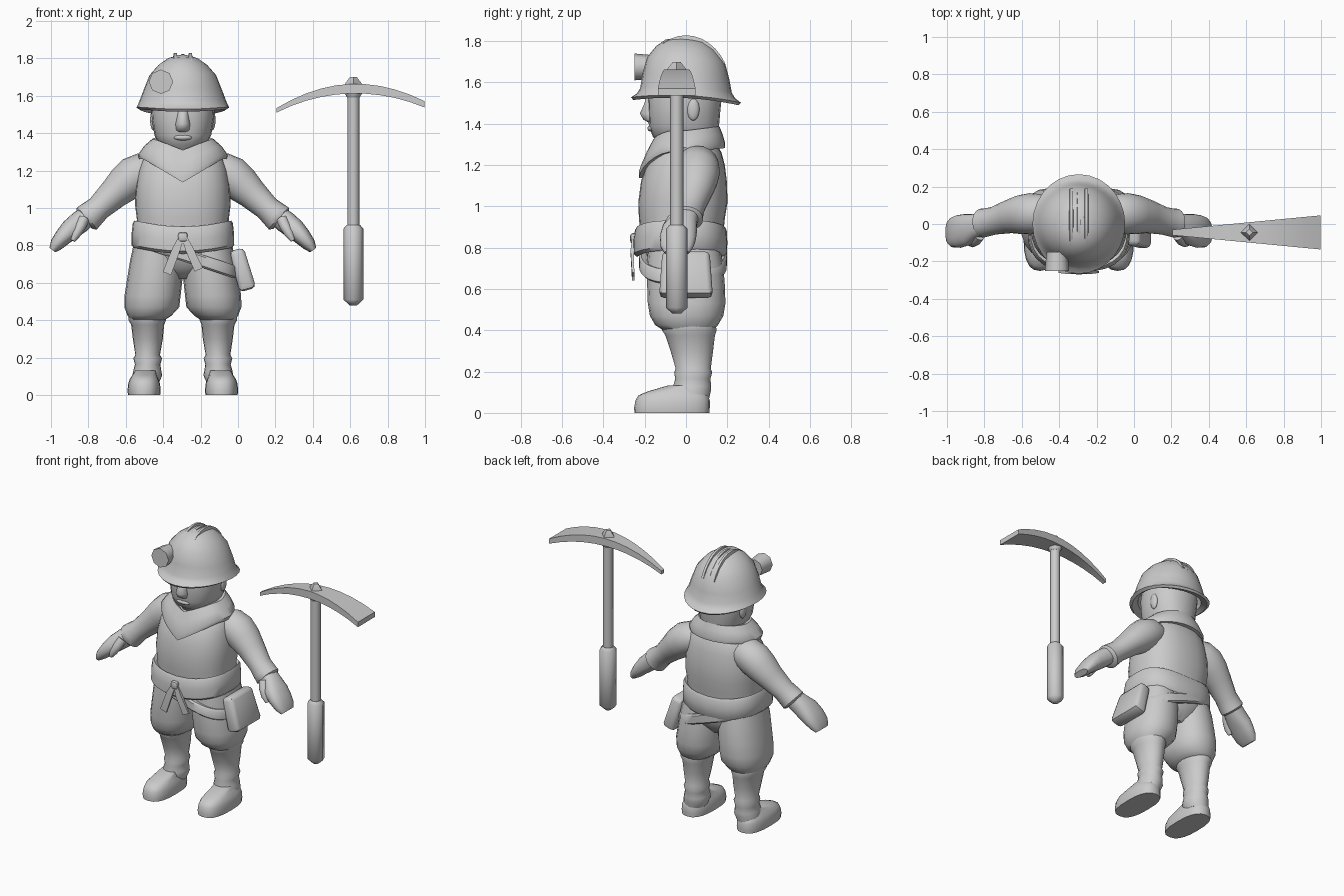
import bpy, bmesh, math
from mathutils import Vector

if "Cube" in bpy.data.objects:
    bpy.data.objects.remove(bpy.data.objects["Cube"])

CX = -0.295  # centre line of the figure
clay = bpy.data.materials.new("clay_grey")
clay.use_nodes = True
GREY = (0.6, 0.6, 0.6, 1)
clay.diffuse_color = GREY
clay.node_tree.nodes["Principled BSDF"].inputs["Base Color"].default_value = GREY


def finish(name, bm, angle=45):
    bmesh.ops.recalc_face_normals(bm, faces=bm.faces)
    mesh = bpy.data.meshes.new(name)
    bm.to_mesh(mesh)
    bm.free()
    obj = bpy.data.objects.new(name, mesh)
    bpy.context.collection.objects.link(obj)
    mesh.materials.append(clay)
    bpy.ops.object.select_all(action="DESELECT")
    obj.select_set(True)
    bpy.context.view_layer.objects.active = obj
    bpy.ops.object.shade_smooth_by_angle(angle=math.radians(angle))
    return obj


def skin(name, rows, angle=45):
    """Join rows of points into a closed, capped surface."""
    bm = bmesh.new()
    loops = [[bm.verts.new(p) for p in row] for row in rows]
    n = len(loops[0])
    for a, b in zip(loops, loops[1:]):
        for k in range(n):
            j = (k + 1) % n
            bm.faces.new((a[k], a[j], b[j], b[k]))
    bm.faces.new(loops[0])
    bm.faces.new(loops[-1])
    return finish(name, bm, angle)


def loft(name, rings, cx=CX, s=1, follow=False, sides=20, power=2.0, warp=None, angle=45, turn=0):
    """Skin rings of (x, y, z, radius across, radius in y); s mirrors x."""
    centres = [Vector(r[:3]) for r in rings]
    rows = []
    for i, (c, r) in enumerate(zip(centres, rings)):
        across, deep = Vector((1, 0, 0)), Vector((0, 1, 0))
        if follow:
            t = (centres[min(i + 1, len(rings) - 1)] - centres[max(i - 1, 0)]).normalized()
            deep = (deep - t * deep.dot(t)).normalized()
            across = deep.cross(t)
        row = []
        for k in range(sides):
            a = math.tau * k / sides + turn
            u, v = (math.copysign(abs(f(a)) ** (2 / power), f(a)) for f in (math.cos, math.sin))
            p = c + across * r[3] * u + deep * r[4] * v
            if warp:
                p += Vector(warp(p, a))
            row.append((cx + s * p.x, p.y, p.z))
        rows.append(row)
    return skin(name, rows, angle)


def column(*rows):
    """Rings on the centre line from (z, y, rx, ry)."""
    return [(0, y, z, rx, ry) for z, y, rx, ry in rows]


def ball(name, at, size):
    bm = bmesh.new()
    bmesh.ops.create_uvsphere(bm, u_segments=16, v_segments=10, radius=1)
    for v in bm.verts:
        v.co = Vector(a * b for a, b in zip(v.co, size)) + Vector(at)
    return finish(name, bm)


def box(name, at, size, tilt=0, bevel=0.02, taper=0):
    bm = bmesh.new()
    bmesh.ops.create_cube(bm, size=1)
    for v in bm.verts:
        k = 1 - taper * (v.co.z + 0.5)
        v.co = Vector((v.co.x * size[0] * k, v.co.y * size[1] * k, v.co.z * size[2]))
    bmesh.ops.bevel(bm, geom=bm.edges[:], offset=bevel, segments=2, affect="EDGES", profile=0.5)
    obj = finish(name, bm)
    obj.location = at
    obj.rotation_euler.y = tilt
    return obj


# Head, nose, mouth, ears
loft("head", column((1.24, .03, .11, .12), (1.31, .0, .095, .125), (1.335, -.005, .125, .155),
                    (1.39, -.01, .152, .17), (1.47, -.008, .165, .175), (1.54, -.005, .17, .18),
                    (1.66, 0, .16, .16)), power=2.3)
loft("nose", column((1.40, -.15, .03, .02), (1.42, -.165, .038, .042), (1.45, -.17, .04, .053),
                    (1.49, -.165, .032, .04), (1.55, -.155, .03, .03)), sides=16, angle=80)
ball("mouth", (CX, -.165, 1.377), (.05, .022, .016))
for side, s in (("left", 1), ("right", -1)):
    ball(side + "_ear", (CX + s * .157, .035, 1.47), (.018, .03, .055))


# Hard hat, open underneath, with three raised ribs and a lamp
def hat_slope(p, a):
    if p.z > 1.6:
        return (0, 0, -.07 * p.y)
    return (0, 0, -.05 * p.y + .022 * math.cos(a) ** 2)

loft("helmet", column((1.815, 0, .03, .04), (1.80, 0, .08, .1), (1.765, 0, .13, .145),
                      (1.71, 0, .178, .188), (1.63, 0, .21, .21), (1.56, 0, .228, .222),
                      (1.535, 0, .238, .238), (1.515, 0, .248, .266), (1.502, 0, .228, .255),
                      (1.52, 0, .2, .205), (1.65, 0, .18, .18)), sides=28, warp=hat_slope)
for label, x, lift in (("right", -.04, 0), ("middle", 0, -.004), ("left", .04, 0)):
    rib = []
    for k in range(13):
        t = math.radians(27 + 10.5 * k)
        c, h = math.cos(t), math.sin(t)
        rib.append([(CX + x + dx, -(.205 + r) * c, 1.608 + (.212 + r) * h + lift - .02 * c * c)
                    for dx, r in ((-.016, -.03), (-.008, .008), (.008, .008), (.016, -.03))])
    skin("helmet_rib_" + label, rib, 60)
bm = bmesh.new()
bmesh.ops.create_cone(bm, cap_ends=True, segments=8, radius1=.056, radius2=.065, depth=.1)
lamp = finish("helmet_lamp", bm, 50)
lamp.location = (-.412, -.2, 1.675)
lamp.rotation_euler = (math.pi / 2, 0, 0)


# Neck scarf drooping to a point at the front
def droop(p, a):
    if math.sin(a) > 0:
        return (0, 0, .02 * math.sin(a))
    v = max(0, 1 - abs(math.cos(a)) / .9)
    low = min(1, max(0, (1.37 - p.z) / .1))
    return (0, -.02 * v * low, -v * (.055 + .07 * low))

loft("scarf", column((1.30, .01, .12, .12), (1.36, .0, .14, .145), (1.367, 0, .165, .162),
                     (1.33, -.005, .208, .182), (1.285, -.01, .24, .2), (1.262, -.01, .235, .198),
                     (1.262, -.005, .2, .165)), sides=32, warp=droop)

# Vest and sash
loft("vest", column((.86, -.02, .25, .2), (.94, -.02, .246, .208), (1.02, -.015, .256, .216),
                    (1.12, -.01, .25, .208), (1.2, -.002, .236, .19), (1.26, .01, .215, .162),
                    (1.30, .02, .17, .13)), power=2.4, sides=28)
loft("sash", column((.79, -.025, .24, .19), (.775, -.025, .262, .212), (.79, -.028, .275, .227),
                    (.85, -.028, .274, .228), (.905, -.025, .268, .222), (.92, -.025, .26, .213),
                    (.90, -.025, .24, .19)), power=2.6, sides=28,
     warp=lambda p, a: (0, 0, -.02 * abs(math.sin(a)) ** 3 + .012 * abs(math.cos(a))))
box("sash_knot", (CX, -.25, .845), (.05, .04, .05), bevel=.012)
for side, s in (("left", 1), ("right", -1)):
    loft("sash_tail_" + side, [(.0, -.25, .86, .018, .012), (.035, -.26, .78, .03, .012),
                               (.085, -.256, .67 if s > 0 else .65, .034, .008)], s=s, sides=4,
         turn=math.pi / 4, follow=True, angle=30)

# Hip strap slanting down to the pouch
loft("hip_strap", [(.02, -.015, z, rx, ry) for z, rx, ry in
                   ((.72, .24, .18), (.715, .262, .203), (.725, .272, .213), (.775, .272, .213),
                    (.785, .262, .203), (.78, .24, .18))], sides=32, power=2.8,
     warp=lambda p, a: (0, 0, -.33 * p.x))
box("pouch", (.022, 0, .67), (.092, .26, .225), tilt=-.28, bevel=.025, taper=.12)

# Trousers
loft("trouser_seat", column((.62, .005, .07, .1), (.68, 0, .18, .16), (.74, -.005, .25, .185),
                            (.83, -.01, .255, .195)), power=2.2)
for side, s in (("left", 1), ("right", -1)):
    loft(side + "_trouser_leg", [(.13, -.01, .82, .13, .17), (.14, -.005, .72, .142, .185),
                                 (.15, 0, .62, .148, .188), (.162, .003, .53, .15, .188),
                                 (.166, .003, .47, .147, .178), (.178, .003, .425, .118, .152),
                                 (.188, .01, .40, .09, .12)], s=s, power=2.2)
    # Boots
    loft(side + "_boot_shaft", [(.19, .015, .40, .085, .115), (.19, .015, .422, .1, .13),
                                (.19, .016, .40, .1, .132), (.188, .02, .375, .088, .12),
                                (.187, .028, .3, .08, .103), (.188, .035, .215, .066, .085),
                                (.188, .035, .195, .077, .092), (.188, .033, .165, .068, .085),
                                (.19, .03, .13, .075, .092), (.19, .03, .105, .08, .09),
                                (.2, .03, .06, .07, .08)], s=s)
    loft(side + "_shoe", [(.207, -.068, 0, .086, .182), (.207, -.068, .025, .089, .183),
                          (.207, -.065, .06, .085, .18), (.207, -.062, .085, .077, .168),
                          (.205, -.05, .104, .066, .135), (.2, -.01, .132, .055, .08)],
         s=s, power=2.6)
    # Sleeves with a flared cuff, mitten hands and thumbs
    loft(side + "_sleeve", [(.16, .05, 1.2, .085, .09), (.21, .055, 1.195, .102, .105),
                            (.26, .055, 1.17, .108, .11), (.31, .05, 1.13, .1, .105),
                            (.37, .04, 1.075, .083, .09), (.45, .018, 1.0, .068, .075),
                            (.495, .008, .96, .076, .076), (.515, .005, .942, .079, .078),
                            (.525, .004, .932, .062, .065)], s=s, follow=True)
    loft(side + "_hand", [(.5, .005, .965, .055, .06), (.55, -.01, .925, .06, .066),
                          (.6, -.03, .885, .056, .085), (.64, -.04, .845, .047, .088),
                          (.675, -.045, .805, .037, .08), (.697, -.045, .775, .02, .06)],
         s=s, follow=True, power=2.4)
    loft(side + "_thumb", [(.53, -.06, .94, .03, .03), (.548, -.085, .9, .029, .029),
                           (.57, -.1, .86, .024, .025), (.588, -.103, .825, .012, .014)],
         s=s, follow=True, sides=12)


# Pickaxe standing beside the figure
def post(name, *rows, sides=8):
    return loft(name, [(0, PY, z, r, r) for z, r in rows], cx=PX, sides=sides, angle=50)

PX, PY = .617, -.045
post("pick_shaft", (.85, .032), (1.66, .032))
post("pick_grip", (.48, .02), (.51, .053), (.89, .053), (.91, .035))
post("pick_collar", (1.59, .033), (1.615, .048), (1.64, .048))
post("pick_cap", (1.63, .05), (1.665, .045), (1.70, .018), sides=4)
blade = []
for k in range(11):
    t = k / 10
    x, half = .207 + .79 * t, .015 + .076 * t
    z = 1.64 - .6 * (x - .62) ** 2 - (.015 * (1 - t) ** 3)
    thick = .012 + .011 * math.sin(math.pi * t) + .005 * t
    blade.append([(x, PY + y, z + dz)
                  for y, dz in ((-half, -thick), (half, -thick), (half, thick), (-half, thick))])
skin("pick_head", blade, 30)
